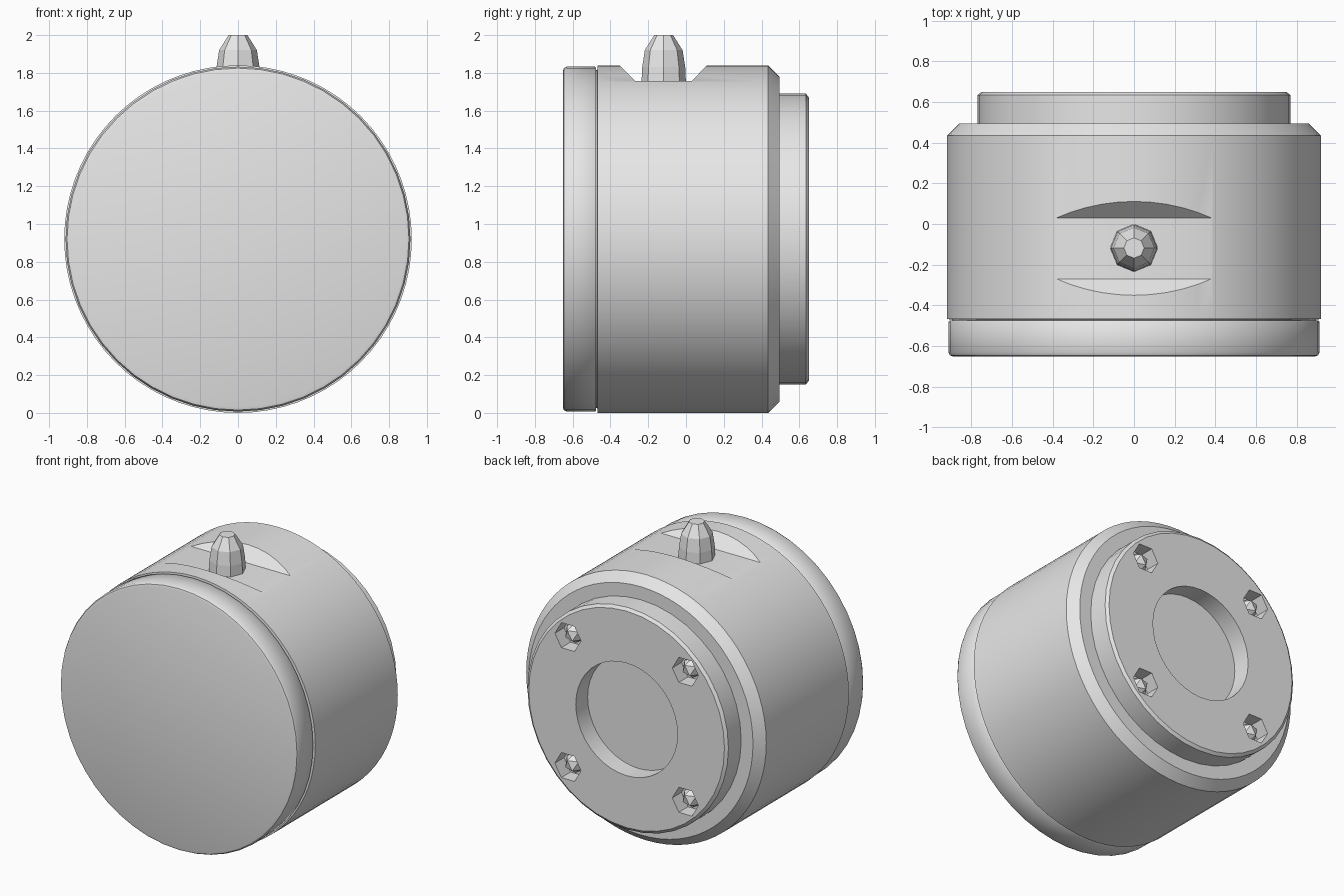
import bpy, bmesh, math
from mathutils import Matrix, Vector

if "Cube" in bpy.data.objects:
    bpy.data.objects.remove(bpy.data.objects["Cube"])

CZ = 0.92  # height of the drum axis, which runs along y

grey = bpy.data.materials.new("grey metal")
grey.diffuse_color = (0.8, 0.8, 0.8, 1)
grey.use_nodes = True
grey.node_tree.nodes["Principled BSDF"].inputs["Base Color"].default_value = grey.diffuse_color


def finish(bm, name):
    bmesh.ops.recalc_face_normals(bm, faces=bm.faces)
    mesh = bpy.data.meshes.new(name)
    bm.to_mesh(mesh)
    bm.free()
    obj = bpy.data.objects.new(name, mesh)
    bpy.context.collection.objects.link(obj)
    mesh.materials.append(grey)
    return obj


def lathe(name, profile, segs, axis="Y", centre=(0, 0, CZ)):
    """Turn (radius, position) pairs about the axis, closing both ends."""
    bm = bmesh.new()
    c = Vector(centre)
    rings = []
    for r, p in profile:
        ring = []
        for i in range(segs):
            a = math.tau * i / segs
            u, v = r * math.cos(a), r * math.sin(a)
            ring.append(bm.verts.new(c + Vector((u, p, v) if axis == "Y" else (u, v, p))))
        rings.append(ring)
    for a, b in zip(rings, rings[1:]):
        for i in range(segs):
            j = (i + 1) % segs
            bm.faces.new((a[i], a[j], b[j], b[i]))
    bm.faces.new(rings[0])
    bm.faces.new(rings[-1])
    return finish(bm, name)


def select(obj):
    bpy.ops.object.select_all(action="DESELECT")
    obj.select_set(True)
    bpy.context.view_layer.objects.active = obj


def cut(obj, cutter):
    mod = obj.modifiers.new("cut", "BOOLEAN")
    mod.operation = "DIFFERENCE"
    mod.solver = "EXACT"
    mod.object = cutter
    select(obj)
    bpy.ops.object.modifier_apply(modifier=mod.name)
    bpy.data.objects.remove(cutter)


def smooth(obj, degrees=25):
    select(obj)
    bpy.ops.object.shade_smooth_by_angle(angle=math.radians(degrees))


# Main drum with chamfered rear rim and a short neck behind the front plate
drum = lathe("drum", [(0.895, -0.49), (0.895, -0.47), (0.92, -0.468), (0.92, 0.435),
                      (0.86, 0.495)], 72)

# Trapezoid notch across the top of the drum
bm = bmesh.new()
section = [(-0.27, 1.757), (0.03, 1.757), (0.15, 1.88), (-0.39, 1.88)]
ends = [[bm.verts.new((x, y, z)) for y, z in section] for x in (-0.6, 0.6)]
for e in ends:
    bm.faces.new(e)
for i in range(4):
    j = (i + 1) % 4
    bm.faces.new((ends[0][i], ends[0][j], ends[1][j], ends[1][i]))
cut(drum, finish(bm, "notch_cutter"))
smooth(drum)

# Front plate with a softened edge
plate = lathe("front_plate", [(0.89, -0.652), (0.905, -0.647), (0.913, -0.632),
                              (0.913, -0.482), (0.908, -0.476)], 48)
smooth(plate, 40)

# Rear boss with a round recess
boss = lathe("rear_boss", [(0.39, 0.52), (0.39, 0.65), (0.75, 0.65), (0.77, 0.635),
                           (0.77, 0.48)], 40)

# Four screw holes in the boss, each with a faceted screw head
for sx in (-1, 1):
    for sz in (-1, 1):
        spot = (0.45 * sx, 0, CZ + 0.45 * sz)
        cut(boss, lathe("hole_cutter", [(0.1, 0.55), (0.1, 0.7)], 6, centre=spot))
        bm = bmesh.new()
        bmesh.ops.create_icosphere(bm, subdivisions=1, radius=0.07,
                                   matrix=Matrix.Translation((spot[0], 0.57, spot[2])))
        finish(bm, "screw_head")
smooth(boss)

# Faceted push button standing in the notch
lathe("button", [(0.118, 1.74), (0.114, 1.83), (0.1, 1.92), (0.05, 2.0)], 8,
      axis="Z", centre=(0, -0.118, 0))
